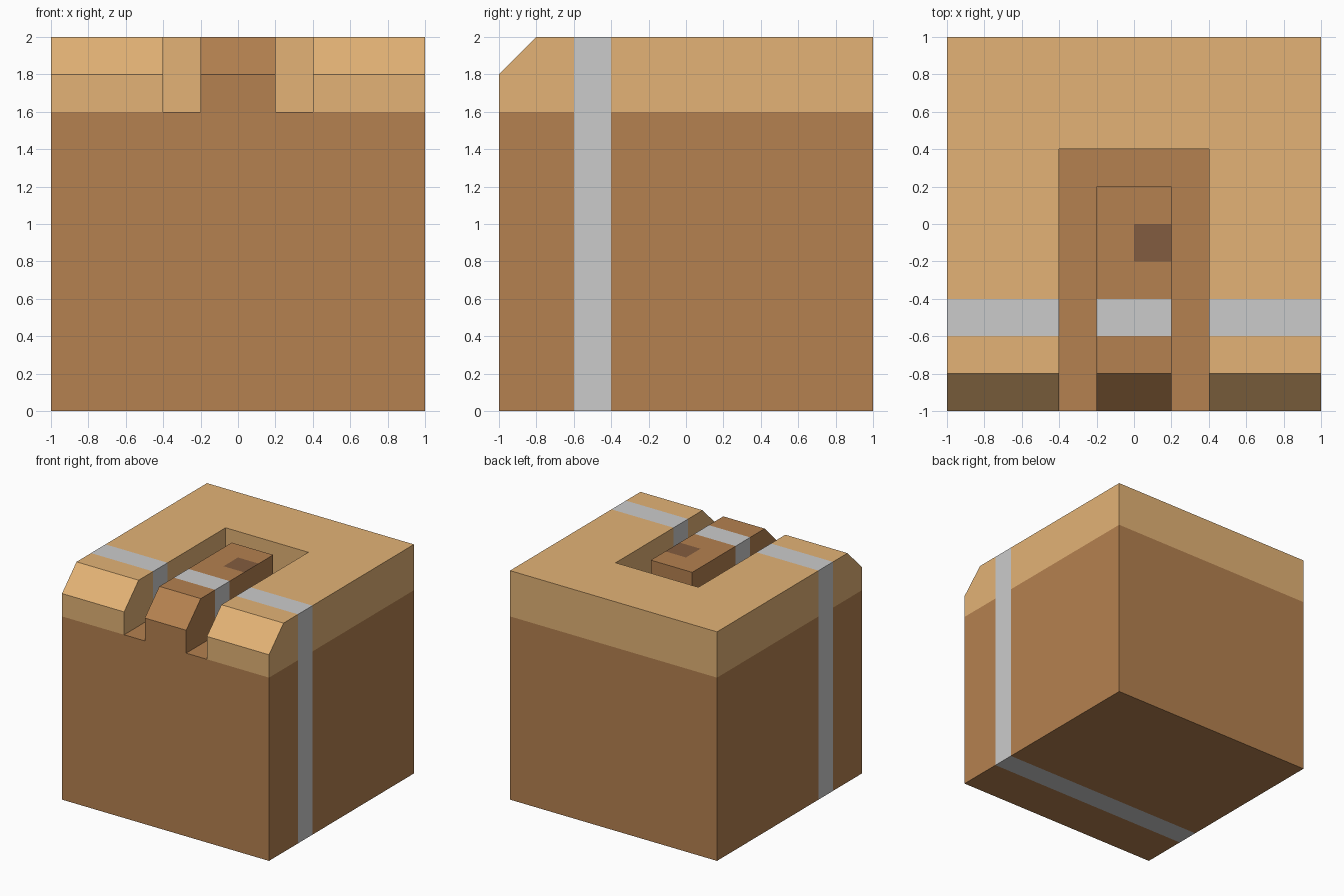
import bpy, bmesh
from mathutils import Vector

if "Cube" in bpy.data.objects:
    bpy.data.objects.remove(bpy.data.objects["Cube"])


def prism(name, points, offset):
    """Extrude a flat outline along an offset into a closed solid."""
    bm = bmesh.new()
    face = bm.faces.new([bm.verts.new(p) for p in points])
    out = bmesh.ops.extrude_face_region(bm, geom=[face], use_keep_orig=True)
    new = [v for v in out["geom"] if isinstance(v, bmesh.types.BMVert)]
    bmesh.ops.translate(bm, verts=new, vec=offset)
    bmesh.ops.recalc_face_normals(bm, faces=bm.faces)
    mesh = bpy.data.meshes.new(name)
    bm.to_mesh(mesh)
    bm.free()
    obj = bpy.data.objects.new(name, mesh)
    bpy.context.collection.objects.link(obj)
    return obj


def material(name, rgb):
    mat = bpy.data.materials.new(name)
    mat.diffuse_color = (*rgb, 1)
    mat.use_nodes = True
    mat.node_tree.nodes["Principled BSDF"].inputs["Base Color"].default_value = mat.diffuse_color
    return mat


# Block with a chamfered top front edge
side = [(-1, 0), (1, 0), (1, 2), (-0.8, 2), (-1, 1.8)]
block = prism("block", [(-1, y, z) for y, z in side], (2, 0, 0))

# U-shaped groove around the central tongue, open at the front
half = [(0.2, 0.2), (0.2, -1.2), (0.4, -1.2), (0.4, 0.4)]
outline = half + [(-x, y) for x, y in reversed(half)]
cutter = prism("groove_cutter", [(x, y, 1.6) for x, y in outline], (0, 0, 0.6))
cutter.hide_render = True

cut = block.modifiers.new("groove", "BOOLEAN")
cut.operation = "DIFFERENCE"
cut.solver = "EXACT"
cut.object = cutter

bm = bmesh.new()
bm.from_object(block, bpy.context.evaluated_depsgraph_get())
block.modifiers.clear()
bpy.data.objects.remove(cutter)

# Split the surface along the colour borders
bmesh.ops.triangulate(bm, faces=bm.faces)
cuts = [((0, y, 0), (0, 1, 0)) for y in (-0.6, -0.4, -0.2, 0)]
cuts += [((0, 0, 0), (1, 0, 0)), ((0, 0, 1.6), (0, 0, 1))]
for co, no in cuts:
    bmesh.ops.bisect_plane(bm, geom=bm.verts[:] + bm.edges[:] + bm.faces[:],
                           dist=1e-5, plane_co=Vector(co), plane_no=Vector(no))
bm.normal_update()

BODY, RIM, STRAP, MARK = range(4)
for m in (material("brown_wood", (0.46, 0.22, 0.08)),
          material("tan_wood", (0.77, 0.45, 0.18)),
          material("grey_strap", (0.8, 0.8, 0.8)),
          material("dark_mark", (0.226, 0.108, 0.05))):
    block.data.materials.append(m)


def colour(face):
    x, y, z = face.calc_center_median()
    up = face.normal.z > 0.9
    groove_floor = up and z < 1.7
    if -0.6 < y < -0.4 and not groove_floor:
        return STRAP
    if abs(x) < 0.21 and y < 0.21 and z > 1.61:      # tongue
        return MARK if up and x > 0 and -0.2 < y < 0 else BODY
    return RIM if z > 1.61 else BODY


for f in bm.faces:
    f.material_index = colour(f)
    f.smooth = False

# Merge flat areas of one colour
bmesh.ops.dissolve_limit(bm, angle_limit=0.01, verts=bm.verts, edges=bm.edges,
                         delimit={"MATERIAL"})
bm.to_mesh(block.data)
bm.free()
